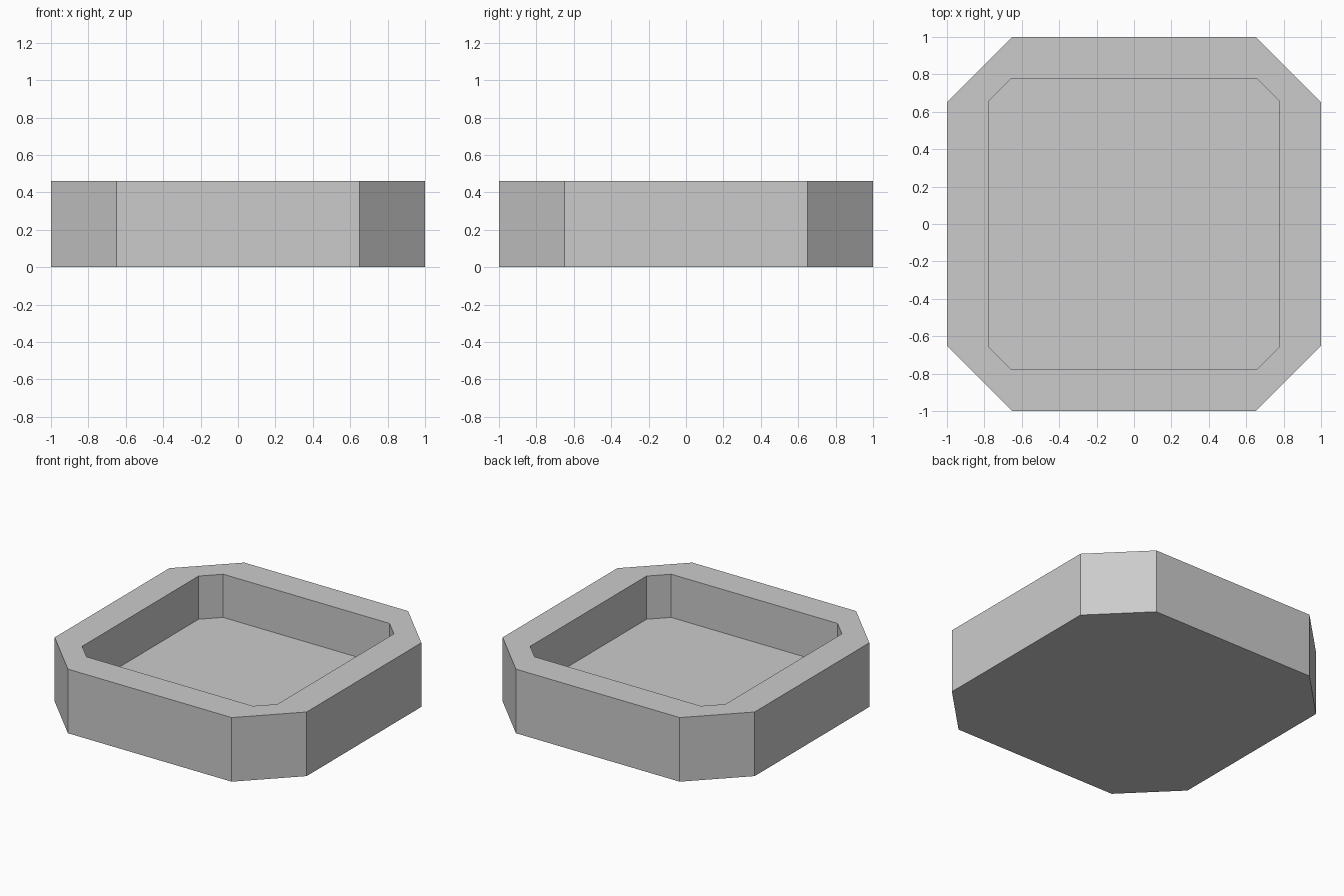
import bpy
import bmesh

cube = bpy.data.objects.get("Cube")
if cube:
    bpy.data.objects.remove(cube, do_unlink=True)

HEIGHT = 0.46
FLOOR = 0.15

# Plain grey material
grey = bpy.data.materials.new("grey")
grey.use_nodes = True
colour = (0.6, 0.6, 0.6, 1)
grey.diffuse_color = colour
grey.node_tree.nodes["Principled BSDF"].inputs["Base Color"].default_value = colour


def octagon(bm, half, flat, z):
    """Ring of vertices for a square with cut corners."""
    corners = [(half, -flat), (half, flat), (flat, half), (-flat, half),
               (-half, flat), (-half, -flat), (-flat, -half), (flat, -half)]
    return [bm.verts.new((x, y, z)) for x, y in corners]


def bridge(bm, a, b):
    """Join two rings with a band of quads."""
    n = len(a)
    for i in range(n):
        j = (i + 1) % n
        bm.faces.new((a[i], a[j], b[j], b[i]))


# Tray: outer wall, flat rim, inner wall and recessed floor
bm = bmesh.new()
rings = [octagon(bm, 1, 0.65, 0),
         octagon(bm, 1, 0.65, HEIGHT),
         octagon(bm, 0.775, 0.66, HEIGHT),
         octagon(bm, 0.775, 0.66, FLOOR)]
for lower, upper in zip(rings, rings[1:]):
    bridge(bm, lower, upper)
bm.faces.new(rings[0][::-1])
bm.faces.new(rings[-1])
bmesh.ops.recalc_face_normals(bm, faces=bm.faces)

mesh = bpy.data.meshes.new("tray")
bm.to_mesh(mesh)
bm.free()
mesh.materials.append(grey)
tray = bpy.data.objects.new("tray", mesh)
bpy.context.collection.objects.link(tray)
